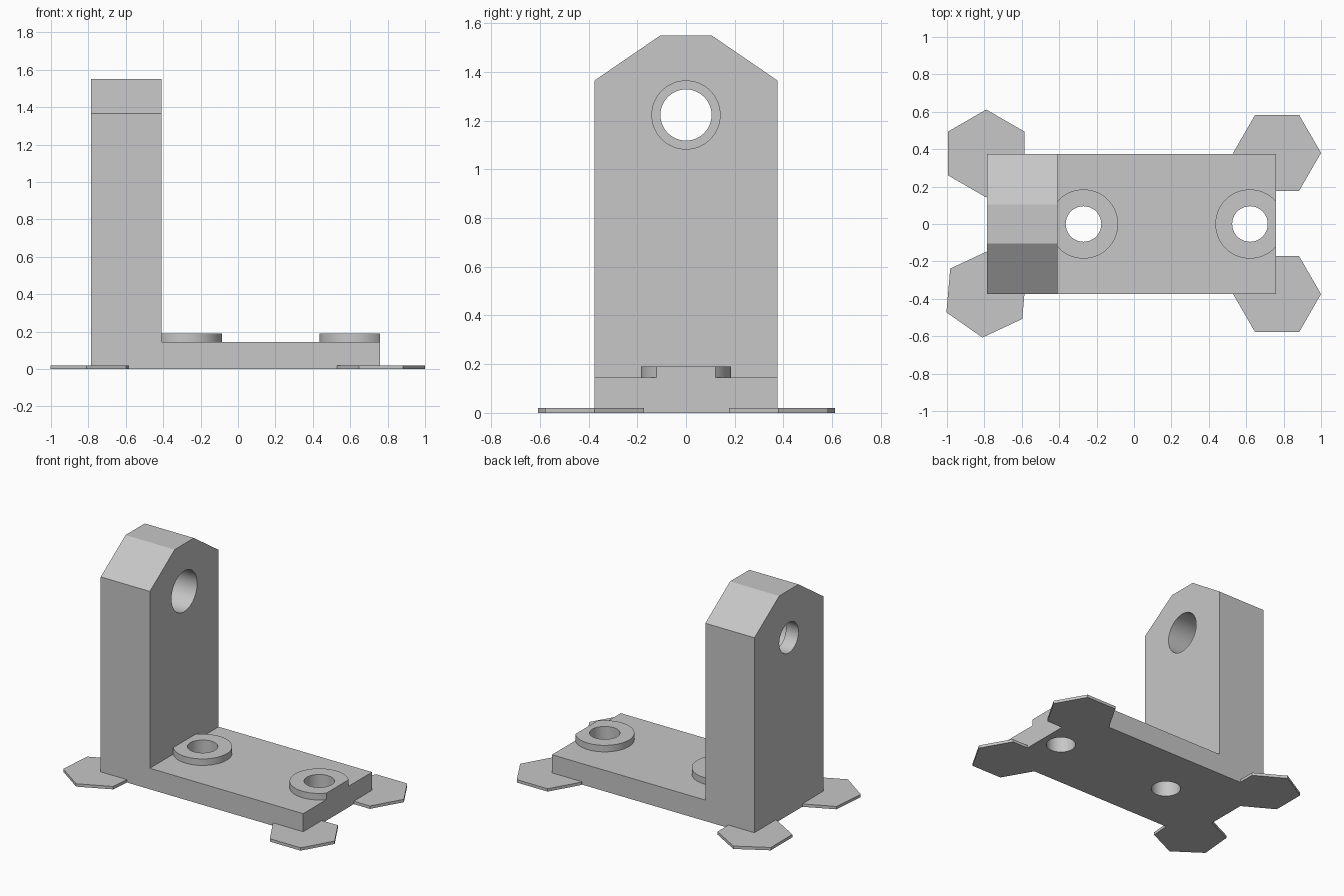
import bpy, bmesh
from math import radians
from mathutils import Matrix, Vector

cube = bpy.data.objects.get("Cube")
if cube:
    bpy.data.objects.remove(cube, do_unlink=True)

grey = bpy.data.materials.new("light_grey")
grey.use_nodes = True
colour = (0.57, 0.57, 0.57, 1)
grey.diffuse_color = colour
grey.node_tree.nodes["Principled BSDF"].inputs["Base Color"].default_value = colour

# Main dimensions
BACK, TOWER_FRONT, END = -0.785, -0.41, 0.76
HALF_WIDTH, BASE_TOP, BOSS_TOP = 0.375, 0.145, 0.19
SHOULDER, TOP, HALF_TOP = 1.365, 1.55, 0.105
BORE_Z = 1.223
SCREWS = {"inner": -0.27, "outer": 0.62}


def finish(name, bm):
    bmesh.ops.recalc_face_normals(bm, faces=bm.faces)
    mesh = bpy.data.meshes.new(name)
    bm.to_mesh(mesh)
    bm.free()
    mesh.materials.append(grey)
    obj = bpy.data.objects.new(name, mesh)
    bpy.context.collection.objects.link(obj)
    return obj


def cylinder(name, radius, start, end, sides=64, spin=0, clips=()):
    """Cylinder between two points, optionally trimmed by planes."""
    start, end = Vector(start), Vector(end)
    axis = end - start
    place = (Matrix.Translation((start + end) / 2)
             @ axis.to_track_quat('Z', 'Y').to_matrix().to_4x4()
             @ Matrix.Rotation(radians(spin), 4, 'Z'))
    bm = bmesh.new()
    bmesh.ops.create_cone(bm, cap_ends=True, segments=sides, radius1=radius,
                          radius2=radius, depth=axis.length, matrix=place)
    for point, normal in clips:
        trim(bm, point, normal)
    return finish(name, bm)


def trim(bm, point, normal):
    """Remove everything beyond a plane and close the cut."""
    cut = bmesh.ops.bisect_plane(bm, geom=bm.verts[:] + bm.edges[:] + bm.faces[:],
                                 plane_co=point, plane_no=normal, clear_outer=True)
    edges = [e for e in cut["geom_cut"] if isinstance(e, bmesh.types.BMEdge)]
    if edges:
        bmesh.ops.contextual_create(bm, geom=edges)


def drill(obj, cutters):
    for cutter in cutters:
        cutter.hide_render = True
        mod = obj.modifiers.new("hole", 'BOOLEAN')
        mod.operation, mod.solver, mod.object = 'DIFFERENCE', 'EXACT', cutter
    graph = bpy.context.evaluated_depsgraph_get()
    mesh = bpy.data.meshes.new_from_object(obj.evaluated_get(graph))
    obj.modifiers.clear()
    obj.data = mesh


# L-shaped bracket: side profile extruded across the width, shoulders trimmed
bm = bmesh.new()
profile = [(BACK, 0), (END, 0), (END, BASE_TOP), (TOWER_FRONT, BASE_TOP),
           (TOWER_FRONT, TOP), (BACK, TOP)]
face = bm.faces.new([bm.verts.new((x, -HALF_WIDTH, z)) for x, z in profile])
side = bmesh.ops.extrude_face_region(bm, geom=[face])["geom"]
bmesh.ops.translate(bm, vec=(0, 2 * HALF_WIDTH, 0),
                    verts=[v for v in side if isinstance(v, bmesh.types.BMVert)])
bmesh.ops.recalc_face_normals(bm, faces=bm.faces)
for s in (-1, 1):
    trim(bm, (0, s * HALF_WIDTH, SHOULDER),
         (0, s * (TOP - SHOULDER), HALF_WIDTH - HALF_TOP))
bracket = finish("bracket", bm)

# Raised rings around the screw holes, trimmed at the tower and base end
rings = [cylinder(name + "_boss", 0.185, (x, 0, BASE_TOP), (x, 0, BOSS_TOP),
                  clips=[((END, 0, 0), (1, 0, 0)), ((TOWER_FRONT, 0, 0), (-1, 0, 0))])
         for name, x in SCREWS.items()]

# Screw holes and the stepped cross bore
screws = [cylinder("screw_cutter", 0.095, (x, 0, -0.1), (x, 0, 0.3))
          for x in SCREWS.values()]
bores = [cylinder("bore_cutter", 0.105, (-1, 0, BORE_Z), (0, 0, BORE_Z)),
         cylinder("counterbore_cutter", 0.14, (-0.69, 0, BORE_Z), (0, 0, BORE_Z))]
drill(bracket, screws + bores)
for ring, cutter in zip(rings, screws):
    drill(ring, [cutter])
for cutter in screws + bores:
    bpy.data.objects.remove(cutter, do_unlink=True)

# Thin hexagonal pads under the four corners
PADS = [("back_left_pad", 0.765, 0.38, 0), ("front_left_pad", 0.765, -0.375, 0),
        ("back_right_pad", -0.79, 0.377, 30), ("front_right_pad", -0.79, -0.373, 25)]
for name, x, y, angle in PADS:
    bm = bmesh.new()
    place = Matrix.Translation((x, y, 0.01)) @ Matrix.Rotation(radians(angle), 4, 'Z')
    bmesh.ops.create_cone(bm, cap_ends=True, segments=6, radius1=0.235,
                          radius2=0.235, depth=0.02,
                          matrix=place @ Matrix.Rotation(radians(30 * 2), 4, 'Z'))
    # Put a corner on the pad's own x axis whatever the primitive starts with
    first = bm.verts[:][0].co - Vector((x, y, 0))
    turn = radians(angle) - Vector((first.x, first.y)).angle_signed(Vector((1, 0)))
    bmesh.ops.rotate(bm, verts=bm.verts, cent=(x, y, 0),
                     matrix=Matrix.Rotation(turn, 3, 'Z'))
    finish(name, bm)

# Smooth round walls, sharp edges
bpy.ops.object.select_all(action='DESELECT')
for obj in [bracket] + rings:
    obj.select_set(True)
bpy.context.view_layer.objects.active = bracket
bpy.ops.object.shade_smooth_by_angle(angle=radians(30))
